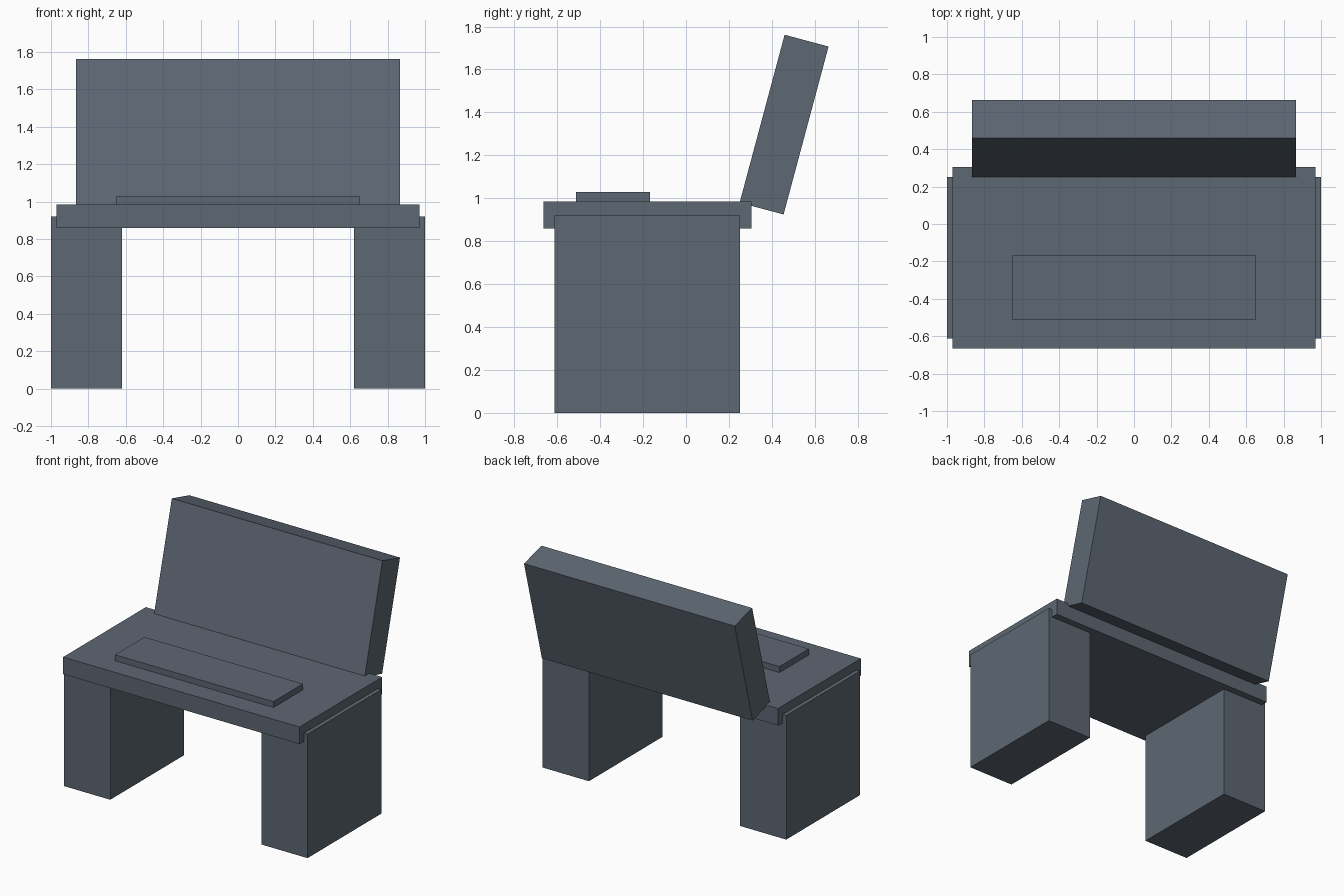
import bpy
from math import radians

if "Cube" in bpy.data.objects:
    bpy.data.objects.remove(bpy.data.objects["Cube"], do_unlink=True)

# Single slate paint
slate = bpy.data.materials.new("slate_grey")
slate.use_nodes = True
COLOUR = (0.11, 0.135, 0.17, 1)
slate.diffuse_color = COLOUR
slate.node_tree.nodes["Principled BSDF"].inputs["Base Color"].default_value = COLOUR


def box(name, centre, size, tilt=0):
    """Flat-faced block, tilted about x by an angle in degrees."""
    bpy.ops.mesh.primitive_cube_add(size=1)
    ob = bpy.context.object
    ob.name = ob.data.name = name
    for v in ob.data.vertices:
        v.co = [c * s for c, s in zip(v.co, size)]
    ob.location = centre
    ob.rotation_euler.x = radians(tilt)
    ob.data.materials.append(slate)
    return ob


# Block legs, reaching partly into the seat
for side, name in ((1, "left_leg"), (-1, "right_leg")):
    box(name, (side * 0.81, -0.18, 0.46), (0.38, 0.865, 0.92))

# Seat slab and the thin raised pad on it
box("seat", (0, -0.18, 0.922), (1.94, 0.97, 0.127))
box("seat_pad", (0, -0.34, 1.0), (1.3, 0.345, 0.06))

# Backrest leaning backwards
box("backrest", (0, 0.457, 1.343), (1.73, 0.212, 0.81), tilt=-15)
